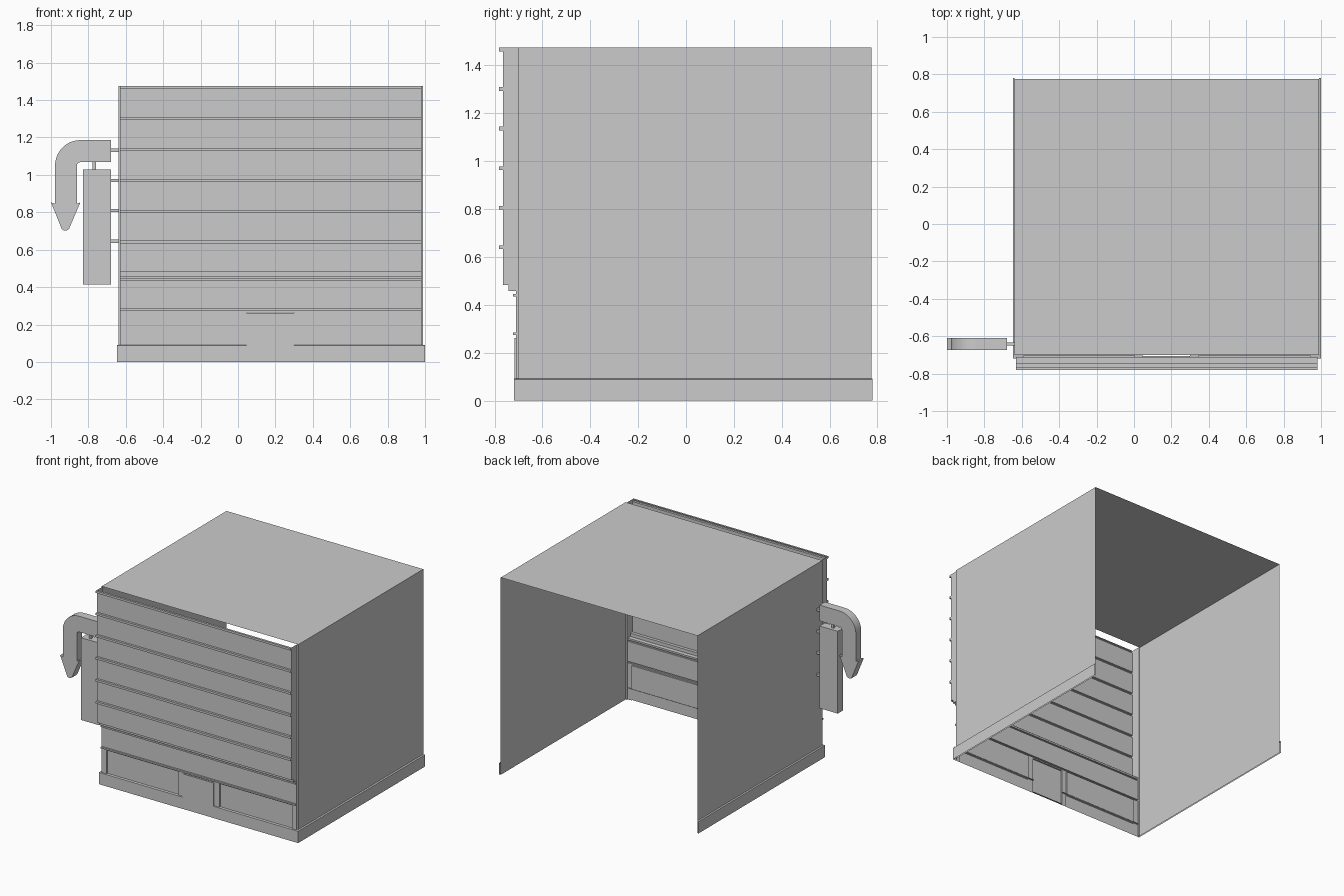
import bpy, math

if "Cube" in bpy.data.objects:
    bpy.data.objects.remove(bpy.data.objects["Cube"])

WALL_L, WALL_R = -0.638, 0.99      # side wall planes
FAC_L, FAC_R = -0.63, 0.98         # facade ends
FRONT, BACK, TOP = -0.70, 0.775, 1.475


def mesh(name, verts, faces):
    me = bpy.data.meshes.new(name)
    me.from_pydata(verts, [], faces)
    me.update()
    ob = bpy.data.objects.new(name, me)
    bpy.context.collection.objects.link(ob)
    return ob


def box(name, x0, x1, y0, y1, z0, z1):
    v = [(x, y, z) for x in (x0, x1) for y in (y0, y1) for z in (z0, z1)]
    return mesh(name, v, [(0, 1, 3, 2), (4, 6, 7, 5), (0, 4, 5, 1),
                          (2, 3, 7, 6), (0, 2, 6, 4), (1, 5, 7, 3)])


def sheet_y(name, prof, y0, y1):
    """Open sheet: an (x, z) profile swept along y."""
    n = len(prof)
    v = [(x, y, z) for y in (y0, y1) for x, z in prof]
    return mesh(name, v, [(i + 1, i, i + n, i + n + 1) for i in range(n - 1)])


def sheet_x(name, prof, x0, x1):
    """Open sheet: a (y, z) profile swept along x."""
    n = len(prof)
    v = [(x, y, z) for x in (x0, x1) for y, z in prof]
    return mesh(name, v, [(i, i + n, i + n + 1, i + 1) for i in range(n - 1)])


def panel(name, x0, x1, z0, z1, y):
    return mesh(name, [(x0, y, z0), (x1, y, z0), (x1, y, z1), (x0, y, z1)], [(0, 1, 2, 3)])


def tray(name, x0, x1, z0, z1, y_rim, y_face):
    """Flat face joined to a rim by four side faces."""
    c = [(x0, z0), (x1, z0), (x1, z1), (x0, z1)]
    v = [(x, y, z) for y in (y_rim, y_face) for x, z in c]
    return mesh(name, v, [(4, 5, 6, 7)] + [(i, (i + 1) % 4, (i + 1) % 4 + 4, i + 4) for i in range(4)])


def prism(name, outline, y0, y1):
    """Solid: an (x, z) outline extruded along y."""
    n = len(outline)
    v = [(x, y, z) for y in (y0, y1) for x, z in outline]
    f = [tuple(range(n)), tuple(reversed(range(n, 2 * n)))]
    return mesh(name, v, f + [(i, i + n, (i + 1) % n + n, (i + 1) % n) for i in range(n)])


# Side walls and roof, open at the back and below
sheet_y("walls_and_roof", [(WALL_L, 0), (WALL_L, TOP), (WALL_R, TOP), (WALL_R, 0)], FRONT, BACK)

# Base skirts on both sides
for side, xw, xo in (("left", WALL_L, -0.647), ("right", WALL_R, 1.0)):
    prof = [(xw, 0.092), (xo, 0.088), (xo, 0)]
    sheet_y("skirt_" + side, prof if side == "right" else prof[::-1], -0.718, 0.78)

# Front facade, one stepped profile with projecting ledges
profile = [(-0.71, 0.265)]


def ledge(y, z, out, h):
    profile.extend([(y, z), (y - out, z), (y - out, z + h), (y, z + h)])


ledge(-0.71, 0.274, 0.012, 0.011)
ledge(-0.71, 0.434, 0.012, 0.011)
profile += [(-0.71, 0.458), (-0.742, 0.458), (-0.742, 0.483), (-0.765, 0.483)]
for i in range(6):
    ledge(-0.765, 0.632 + i * 0.1653, 0.016, 0.016)
sheet_x("facade", profile, FAC_L, FAC_R)

# Facade ends and the narrow corner strips beside them
outline = [(FRONT, 0), (-0.71, 0)] + profile + [(FRONT, profile[-1][1])]
for side, xf, xw in (("left", FAC_L, WALL_L), ("right", FAC_R, WALL_R)):
    pts = [(xf, y, z) for y, z in outline]
    order = range(len(pts))
    mesh("facade_end_" + side, pts, [tuple(order) if side == "right" else tuple(reversed(order))])
    panel("corner_strip_" + side, min(xf, xw), max(xf, xw), 0, TOP, FRONT)

# Ground floor: piers, recessed windows, door
for i, (a, b) in enumerate([(FAC_L, -0.59), (0.005, 0.045), (0.30, 0.345), (0.943, FAC_R)]):
    panel("pier_%d" % i, a, b, 0, 0.265, -0.71)
for side, a, b in (("left", -0.59, 0.005), ("right", 0.345, 0.943)):
    tray("window_" + side, a, b, 0.088, 0.265, -0.71, -0.702)
tray("door", 0.045, 0.30, 0, 0.262, -0.706, -0.717)

# Front base course on each side of the door
for side, a, b in (("left", -0.647, 0.045), ("right", 0.30, 1.0)):
    sheet_x("front_base_" + side, [(-0.718, 0), (-0.718, 0.088), (-0.70, 0.091)], a, b)

# Hanging sign board and its brackets
box("sign_board", -0.828, -0.678, -0.673, -0.61, 0.415, 1.03)
for i, z in enumerate((0.645, 0.81, 0.97, 1.132)):
    box("sign_bracket_%d" % i, -0.678, WALL_L, -0.65, -0.633, z - 0.009, z + 0.009)
box("arrow_post", -0.777, -0.76, -0.65, -0.633, 1.03, 1.068)

# Curved arrow: straight bar, bend, stem and head
def arc(cx, cz, r, a0, a1, n):
    return [(cx + r * math.cos(math.radians(a0 + (a1 - a0) * i / n)),
             cz + r * math.sin(math.radians(a0 + (a1 - a0) * i / n))) for i in range(n + 1)]


arrow = [(-0.678, 1.068), (-0.678, 1.186)]
arrow += arc(-0.843, 1.051, 0.135, 90, 180, 12)
arrow += [(-0.978, 0.846), (-1.0, 0.853), (-0.942, 0.71), (-0.932, 0.704), (-0.915, 0.704),
          (-0.904, 0.71), (-0.843, 0.853), (-0.862, 0.846)]
arrow += arc(-0.842, 1.048, 0.02, 180, 90, 5)
prism("arrow", arrow[::-1], -0.673, -0.61)
